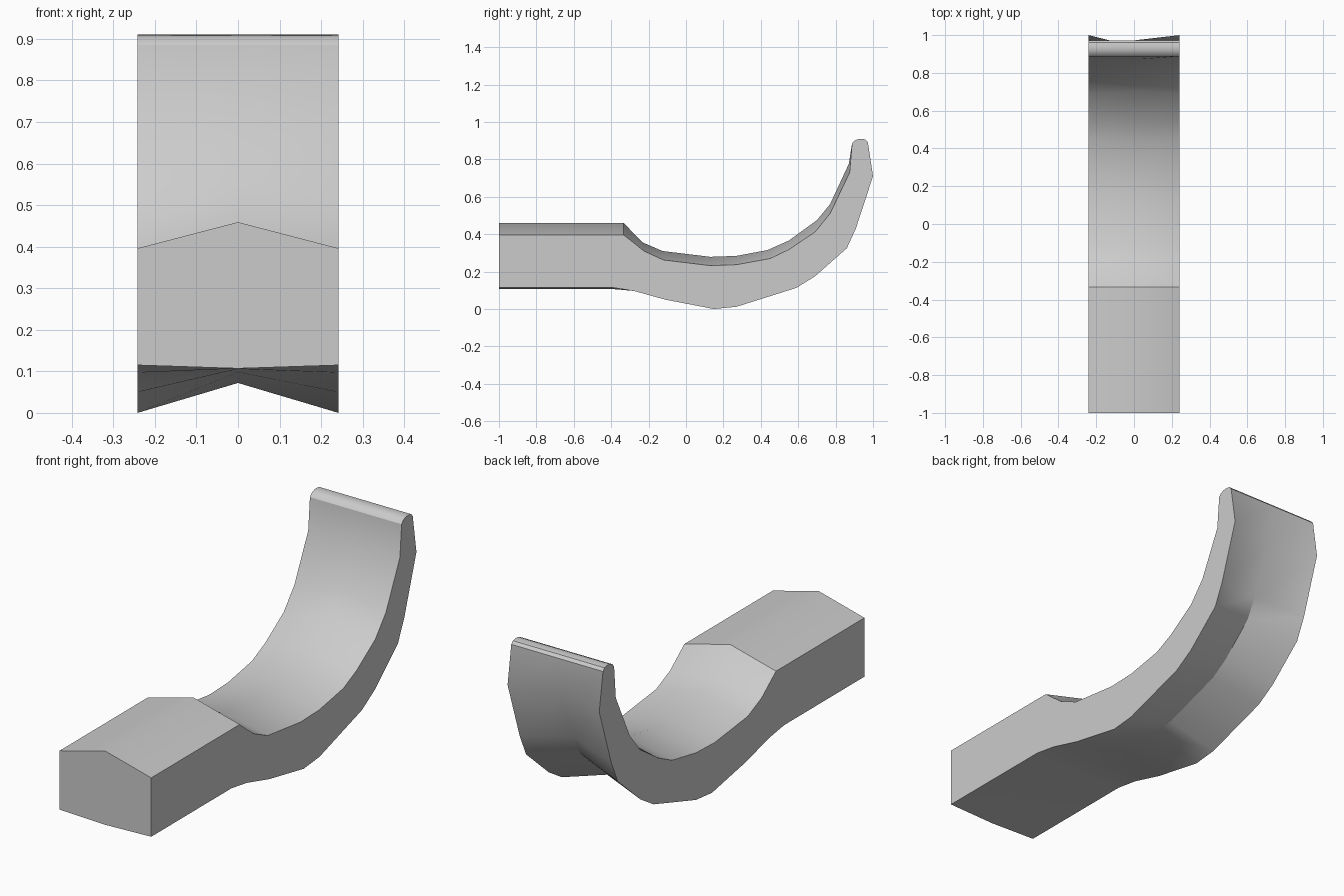
import bpy, bmesh, math

HALF_W = 0.242

# Side profiles as (y, z): top of block, inside of hook, tip, outside, underside
tip = [(0.888, 0.885), (0.9, 0.9), (0.92, 0.908), (0.94, 0.91), (0.96, 0.906), (0.972, 0.893)]

edge = [(-1, 0.396), (-0.333, 0.396), (-0.225, 0.31), (-0.12, 0.262), (0.13, 0.232),
        (0.27, 0.237), (0.45, 0.27), (0.55, 0.318), (0.69, 0.412), (0.77, 0.51), (0.875, 0.73)]
edge += tip
edge += [(1, 0.71), (0.908, 0.43), (0.86, 0.325), (0.69, 0.175), (0.59, 0.113),
         (0.27, 0.012), (0.15, 0.0), (-0.11, 0.05), (-0.28, 0.097), (-0.395, 0.115), (-1, 0.115)]

middle = [(-1, 0.459), (-0.333, 0.459), (-0.23, 0.355), (-0.125, 0.31), (0.13, 0.279),
          (0.27, 0.284), (0.435, 0.315), (0.55, 0.366), (0.70, 0.475), (0.77, 0.56), (0.87, 0.775)]
middle += tip
middle += [(0.94, 0.71), (0.85, 0.47), (0.80, 0.375), (0.645, 0.235), (0.555, 0.178),
           (0.26, 0.083), (0.15, 0.072), (-0.10, 0.098), (-0.27, 0.106), (-0.395, 0.107), (-1, 0.107)]

# Loft the edge profile through the ridged middle to the other edge
bm = bmesh.new()
rings = [[bm.verts.new((x, y, z)) for y, z in prof]
         for x, prof in ((-HALF_W, edge), (0, middle), (HALF_W, edge))]
n = len(edge)
for a, b in zip(rings, rings[1:]):
    for i in range(n):
        j = (i + 1) % n
        bm.faces.new((a[i], a[j], b[j], b[i]))

# Flat side faces
bm.faces.new(rings[0])
bm.faces.new(rings[-1][::-1])
bmesh.ops.recalc_face_normals(bm, faces=bm.faces)

mesh = bpy.data.meshes.new("hook")
bm.to_mesh(mesh)
bm.free()
hook = bpy.data.objects.new("hook", mesh)
bpy.context.collection.objects.link(hook)

# Smooth curve with crisp side edges
bpy.context.view_layer.objects.active = hook
hook.select_set(True)
bpy.ops.object.shade_smooth_by_angle(angle=math.radians(32))
